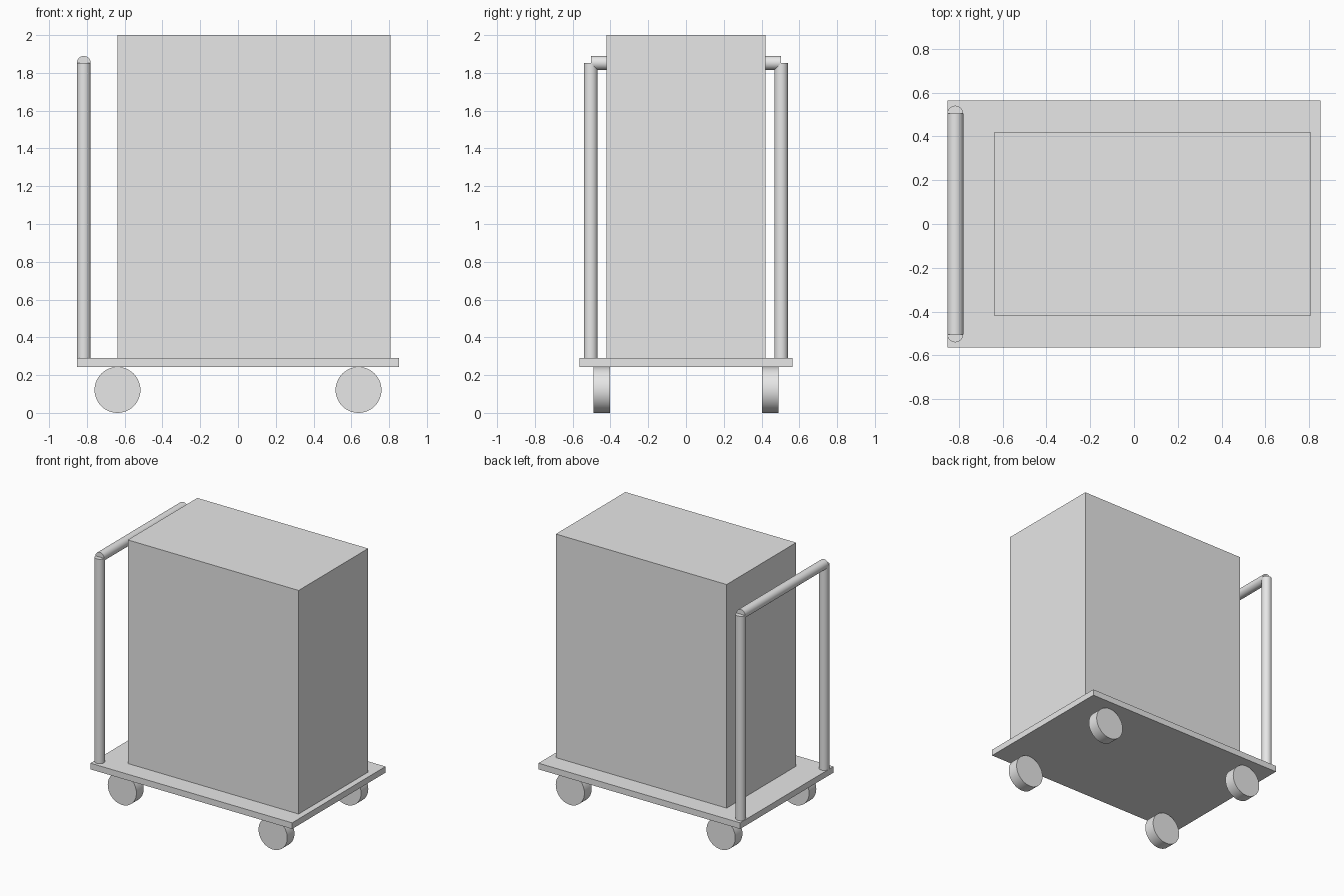
import bpy
import math

cube = bpy.data.objects.get("Cube")
if cube:
    bpy.data.objects.remove(cube, do_unlink=True)

# One plain grey for the whole cart
grey = bpy.data.materials.new("light_grey")
grey.use_nodes = True
colour = (0.8, 0.8, 0.8, 1.0)
grey.diffuse_color = colour
grey.node_tree.nodes["Principled BSDF"].inputs["Base Color"].default_value = colour


def box(name, low, high):
    centre = [(a + b) / 2 for a, b in zip(low, high)]
    bpy.ops.mesh.primitive_cube_add(size=1, location=centre)
    obj = bpy.context.object
    obj.name = name
    obj.scale = [b - a for a, b in zip(low, high)]
    bpy.ops.object.transform_apply(location=False, rotation=False, scale=True)
    obj.data.materials.append(grey)
    return obj


def cylinder(name, radius, length, centre, along_y=False):
    bpy.ops.mesh.primitive_cylinder_add(
        vertices=48, radius=radius, depth=length, location=centre,
        rotation=(math.pi / 2 if along_y else 0, 0, 0))
    obj = bpy.context.object
    obj.name = name
    obj.data.materials.append(grey)
    bpy.ops.object.shade_smooth_by_angle(angle=math.radians(30))
    return obj


DECK_BOTTOM, DECK_TOP = 0.243, 0.29
TUBE, HANDLE_X, HANDLE_Y, HANDLE_Z = 0.0365, -0.8165, 0.504, 1.853
WHEEL_R = DECK_BOTTOM / 2

# Deck and load
box("deck", (-0.853, -0.564, DECK_BOTTOM), (0.853, 0.564, DECK_TOP))
box("cargo_box", (-0.638, -0.42, DECK_TOP), (0.807, 0.42, 2.0))

# Push handle: two posts and a crossbar ending on the post axes
for side, y in (("right", -HANDLE_Y), ("left", HANDLE_Y)):
    cylinder(f"handle_post_{side}", TUBE, HANDLE_Z - DECK_TOP,
             (HANDLE_X, y, (HANDLE_Z + DECK_TOP) / 2))
cylinder("handle_crossbar", TUBE, 2 * HANDLE_Y, (HANDLE_X, 0, HANDLE_Z), along_y=True)

# Four wheels under the corners
for end, x in (("handle_end", -0.638), ("open_end", 0.638)):
    for side, y in (("right", -0.446), ("left", 0.446)):
        cylinder(f"wheel_{end}_{side}", WHEEL_R, 0.087, (x, y, WHEEL_R), along_y=True)
